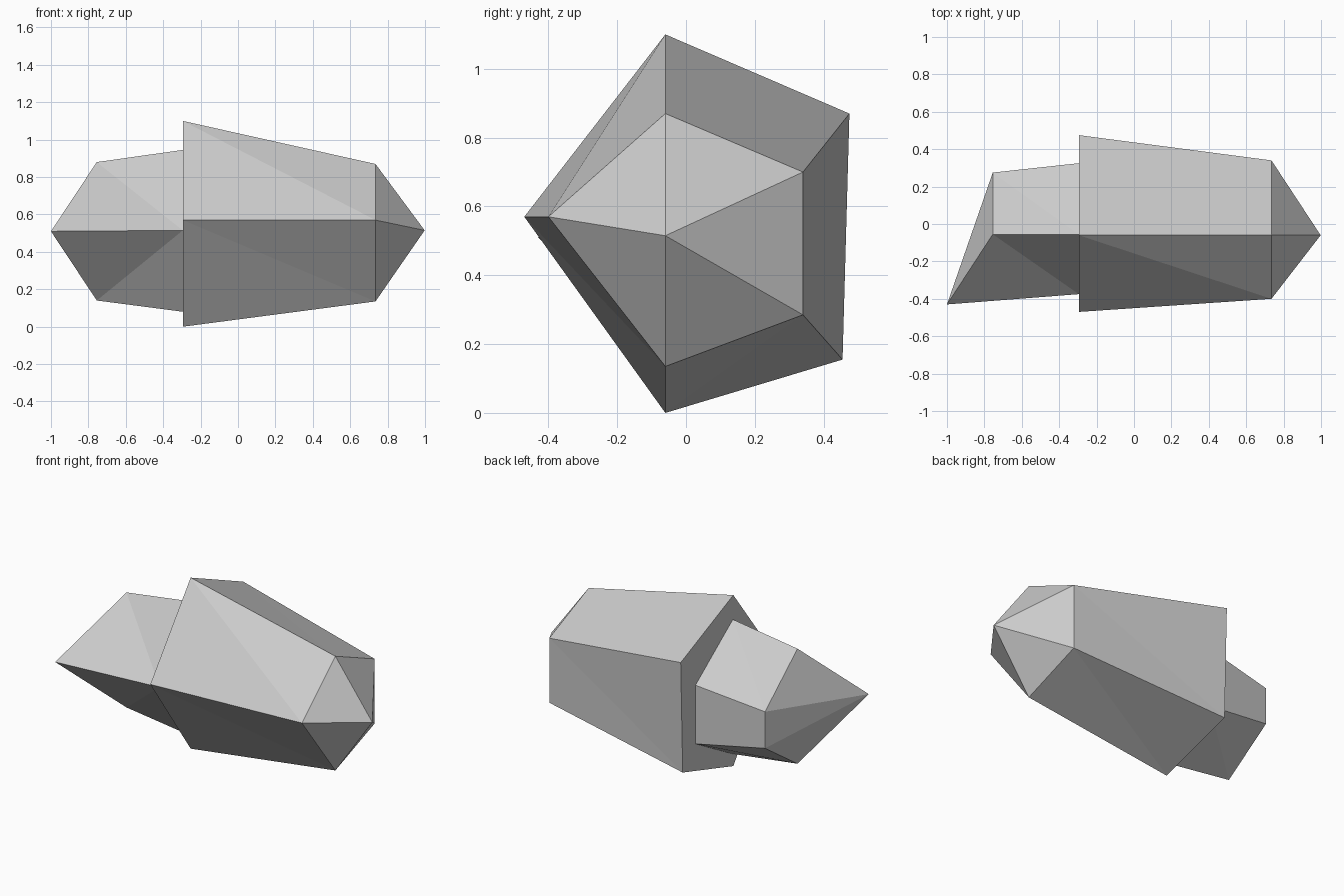
import bpy
import bmesh

cube = bpy.data.objects.get("Cube")
if cube:
    bpy.data.objects.remove(cube, do_unlink=True)

# Plain stone grey
stone = bpy.data.materials.new("stone_grey")
stone.use_nodes = True
grey = (0.6, 0.6, 0.6, 1)
stone.diffuse_color = grey
stone.node_tree.nodes["Principled BSDF"].inputs["Base Color"].default_value = grey

bm = bmesh.new()


def ring(x, *profile):
    """Five-sided section: top, front, bottom, lower back, upper back."""
    return [bm.verts.new((x, y, z)) for y, z in profile]


def skin(a, b, flipped=()):
    """Join two sections with triangles; flipped sides use the other diagonal."""
    for i in range(5):
        j = (i + 1) % 5
        if i in flipped:
            tris = (a[i], a[j], b[i]), (a[j], b[j], b[i])
        else:
            tris = (a[i], a[j], b[j]), (a[i], b[j], b[i])
        for tri in tris:
            bm.faces.new(tri)


# Sections from the slanted end, over the step, to the pointed end
small_end = ring(-0.755, (-0.055, 0.88), (-0.43, 0.51), (-0.055, 0.14), (0.275, 0.365), (0.275, 0.60))
small_base = ring(-0.295, (-0.055, 0.945), (-0.375, 0.515), (-0.055, 0.08), (0.325, 0.29), (0.325, 0.667))
big_base = ring(-0.295, (-0.06, 1.10), (-0.47, 0.57), (-0.06, 0.0), (0.455, 0.155), (0.475, 0.87))
big_end = ring(0.735, (-0.06, 0.87), (-0.40, 0.57), (-0.06, 0.135), (0.34, 0.285), (0.34, 0.70))

# Pull the front corner of the small end out into a beak
beak = small_end[1]
beak.co.x = -1.0

skin(small_end, small_base, flipped=(1,))
skin(small_base, big_base)
skin(big_base, big_end)

# Slanted cap, fanned from the beak
for i in (2, 3, 4):
    bm.faces.new((beak, small_end[i], small_end[(i + 1) % 5]))

# Pointed cap
tip = bm.verts.new((0.998, -0.06, 0.515))
for i in range(5):
    bm.faces.new((big_end[i], big_end[(i + 1) % 5], tip))

bmesh.ops.recalc_face_normals(bm, faces=bm.faces)
mesh = bpy.data.meshes.new("faceted_rock")
bm.to_mesh(mesh)
bm.free()
mesh.materials.append(stone)
rock = bpy.data.objects.new("faceted_rock", mesh)
bpy.context.collection.objects.link(rock)
